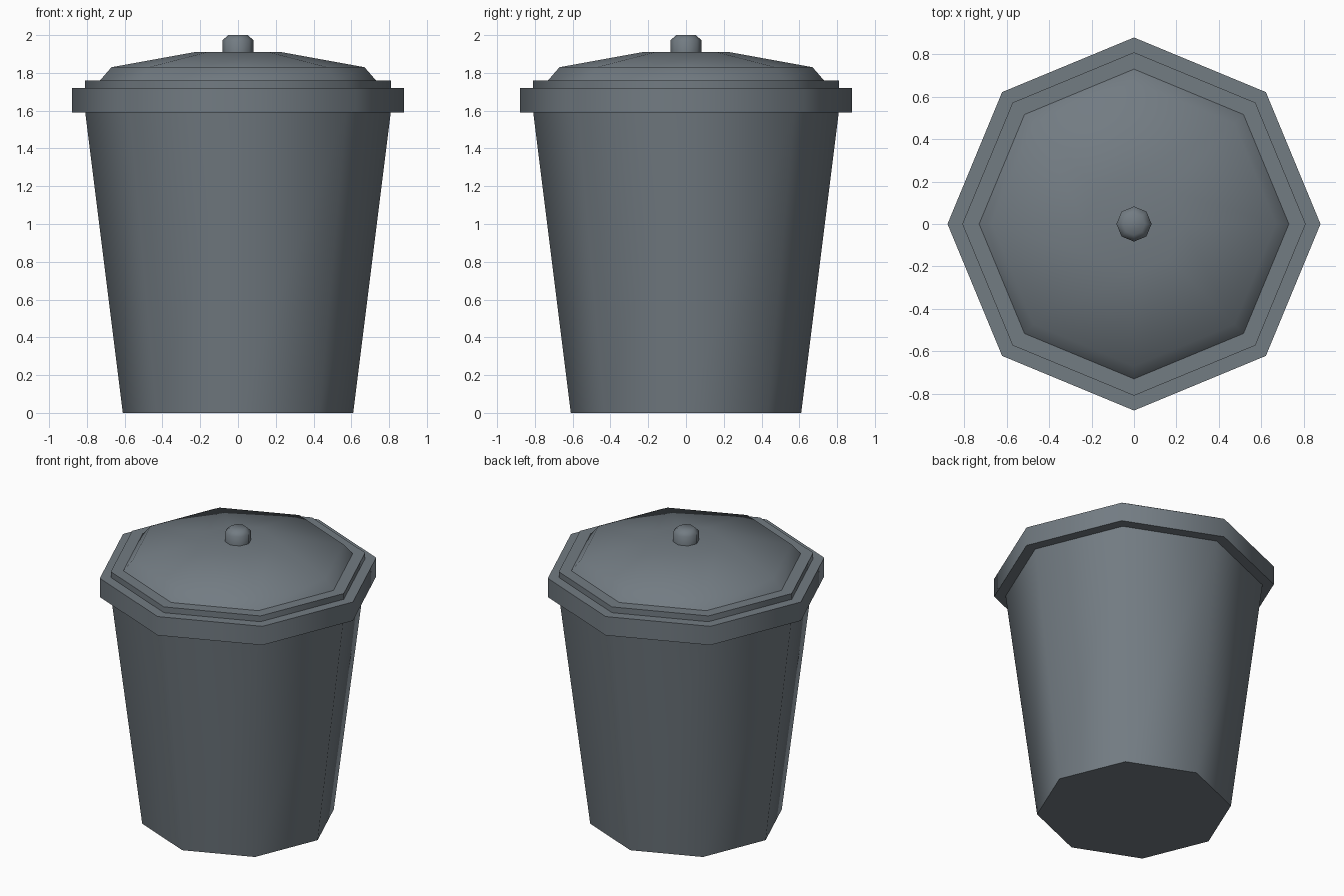
import bpy, bmesh, math

if "Cube" in bpy.data.objects:
    bpy.data.objects.remove(bpy.data.objects["Cube"])

SIDES = 8

metal = bpy.data.materials.new("blue_grey_metal")
metal.diffuse_color = (0.17, 0.20, 0.225, 1)
metal.use_nodes = True
metal.node_tree.nodes["Principled BSDF"].inputs["Base Color"].default_value = metal.diffuse_color


def lathe(name, profile, sharp_rings=()):
    """Spin (radius, z) rings into a closed eight-sided solid, corners on the axes."""
    bm = bmesh.new()
    rings = []
    for r, z in profile:
        rings.append([bm.verts.new((r * math.cos(2 * math.pi * i / SIDES),
                                    r * math.sin(2 * math.pi * i / SIDES), z))
                      for i in range(SIDES)])
    for a, b in zip(rings, rings[1:]):
        for i in range(SIDES):
            j = (i + 1) % SIDES
            bm.faces.new((a[i], a[j], b[j], b[i]))
    bm.faces.new(rings[0][::-1])
    bm.faces.new(rings[-1])
    for f in bm.faces:
        f.smooth = True
    # keep the stepped edges crisp while the round sides stay smooth
    for k in sharp_rings:
        ring = rings[k]
        for i in range(SIDES):
            bm.edges.get((ring[i], ring[(i + 1) % SIDES])).smooth = False
    mesh = bpy.data.meshes.new(name)
    bm.to_mesh(mesh)
    bm.free()
    mesh.materials.append(metal)
    ob = bpy.data.objects.new(name, mesh)
    bpy.context.collection.objects.link(ob)
    return ob


# tapered bin body
lathe("bin_body", [(0.61, 0.0), (0.81, 1.60)], (0, 1))

# wide lid rim
lathe("lid_rim", [(0.88, 1.59), (0.88, 1.72)], (0, 1))

# raised step on the rim
lathe("lid_step", [(0.81, 1.715), (0.81, 1.76)], (0, 1))

# domed lid
lathe("lid_dome", [(0.735, 1.755), (0.67, 1.83), (0.23, 1.91)], (0,))

# handle knob
lathe("lid_knob", [(0.083, 1.90), (0.083, 1.972), (0.052, 2.0)], (0,))
